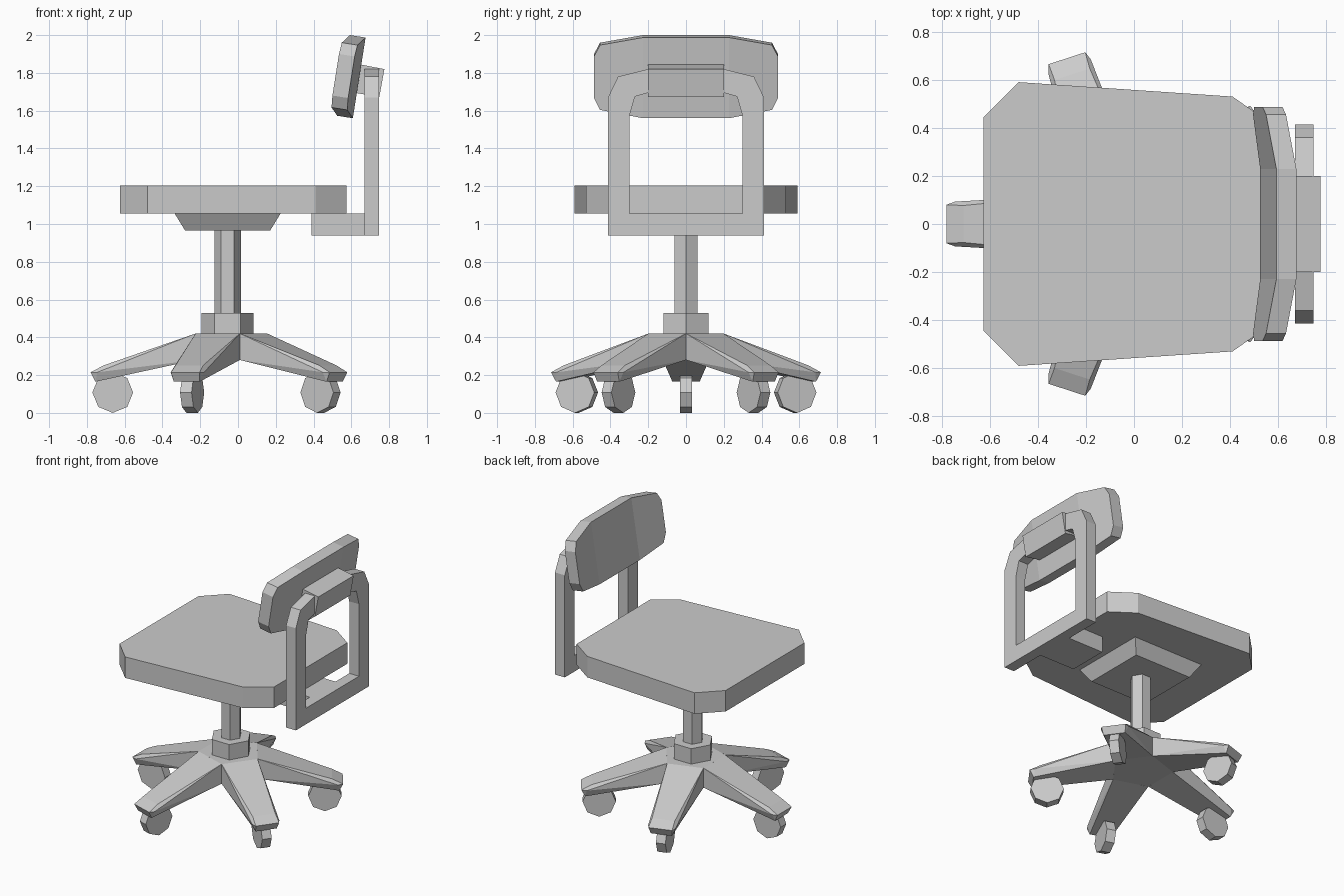
import bpy, bmesh, math
from mathutils import Vector, Matrix

if "Cube" in bpy.data.objects:
    bpy.data.objects.remove(bpy.data.objects["Cube"])

CX = -0.055  # centre of the column and base


def finish(name, bm):
    bmesh.ops.recalc_face_normals(bm, faces=bm.faces[:])
    me = bpy.data.meshes.new(name)
    bm.to_mesh(me)
    bm.free()
    ob = bpy.data.objects.new(name, me)
    bpy.context.collection.objects.link(ob)
    return ob


def prism(name, polys, vec):
    """Extrude one or more joined flat polygons along vec."""
    bm = bmesh.new()
    for pts in polys:
        bm.faces.new([bm.verts.new(p) for p in pts])
    bmesh.ops.remove_doubles(bm, verts=bm.verts[:], dist=1e-5)
    ret = bmesh.ops.extrude_face_region(bm, geom=bm.faces[:], use_keep_orig=True)
    moved = [g for g in ret["geom"] if isinstance(g, bmesh.types.BMVert)]
    bmesh.ops.translate(bm, verts=moved, vec=vec)
    return finish(name, bm)


def ngon(sides, r, z, turn=0.0):
    return [(CX + r * math.cos(turn + i * math.tau / sides),
             r * math.sin(turn + i * math.tau / sides), z) for i in range(sides)]


def hull(name, pts, matrix=Matrix()):
    bm = bmesh.new()
    for p in pts:
        bm.verts.new(matrix @ Vector(p))
    bmesh.ops.convex_hull(bm, input=bm.verts[:])
    bmesh.ops.dissolve_limit(bm, angle_limit=0.01, verts=bm.verts[:], edges=bm.edges[:])
    return finish(name, bm)


# Seat cushion
half = [(-0.625, 0.445), (-0.48, 0.59), (0.41, 0.53), (0.575, 0.414)]
outline = half + [(x, -y) for x, y in reversed(half)]
prism("seat", [[(x, y, 1.055) for x, y in outline]], (0, 0, 0.15))

# Tapered plate under the seat
hull("seat_plate", [(CX + sx * h, sy * h, z) for h, z in ((0.225, 0.965), (0.28, 1.055))
                    for sx in (-1, 1) for sy in (-1, 1)])

# Column and hub
prism("column", [ngon(6, 0.07, 0.42)], (0, 0, 0.545))
prism("hub", [ngon(6, 0.137, 0.42)], (0, 0, 0.11))

# Star base: pentagon core, five arms and five wheels
prism("base_core", [ngon(5, 0.21, 0.28)], (0, 0, 0.14))
arm = [(0.17, 0.123, 0.42), (0.17, 0.123, 0.28), (0.655, 0.077, 0.252),
       (0.69, 0.093, 0.215), (0.725, 0.08, 0.215), (0.70, 0.072, 0.165)]
for i in range(5):
    m = Matrix.Translation((CX, 0, 0)) @ Matrix.Rotation(math.pi + i * math.tau / 5, 4, 'Z')
    hull(f"base_arm_{i + 1}", [(r, s * w, z) for r, w, z in arm for s in (-1, 1)], m)
    wheel = [(0.608 + 0.108 * math.cos(k * math.tau / 8), s * 0.032,
              0.108 + 0.108 * math.sin(k * math.tau / 8)) for k in range(8) for s in (-1, 1)]
    hull(f"wheel_{i + 1}", wheel, m)

# Back frame: open loop with chamfered shoulders
outer = [(0.2, 1.82), (0.36, 1.78), (0.413, 1.67), (0.413, 0.94)]
inner = [(0.2, 1.695), (0.27, 1.675), (0.3, 1.57), (0.3, 1.055)]
quads = []
for s in (-1, 1):
    for k in range(3):
        ring = (outer[k], outer[k + 1], inner[k + 1], inner[k])
        quads.append([(0.67, s * y, z) for y, z in ring][::s])
quads.append([(0.67, y, z) for y, z in
              ((-0.413, 0.94), (0.413, 0.94), (0.3, 1.055), (-0.3, 1.055))][::-1])
prism("back_frame", quads, (0.077, 0, 0))

# Bracket from the frame to the seat
prism("frame_bracket", [[(x, y, 0.94) for x, y in
                         ((0.39, -0.145), (0.67, -0.145), (0.67, 0.145), (0.39, 0.145))]],
      (0, 0, 0.115))

# Tilted block joining the frame and the backrest
prism("backrest_mount", [[(x, -0.2, z) for x, z in
                          ((0.645, 1.845), (0.775, 1.82), (0.748, 1.672), (0.618, 1.695))]],
      (0, 0.4, 0))


# Backrest: flat middle panel with both sides bent forward
def rest(y, z):
    bend = max(0, abs(y) - 0.228) / 0.259 * 0.042
    return (0.525 + (z - 1.573) * 0.158 - bend, y, z)


side = [(0.228, 1.573), (0.455, 1.617), (0.487, 1.68), (0.487, 1.9), (0.455, 1.96), (0.228, 2.0)]
panels = [[rest(s * y, z) for y, z in side][::s] for s in (-1, 1)]
panels.append([rest(y, z) for y, z in
               ((-0.228, 1.573), (0.228, 1.573), (0.228, 2.0), (-0.228, 2.0))])
prism("backrest", panels, (0.083, 0, -0.013))
